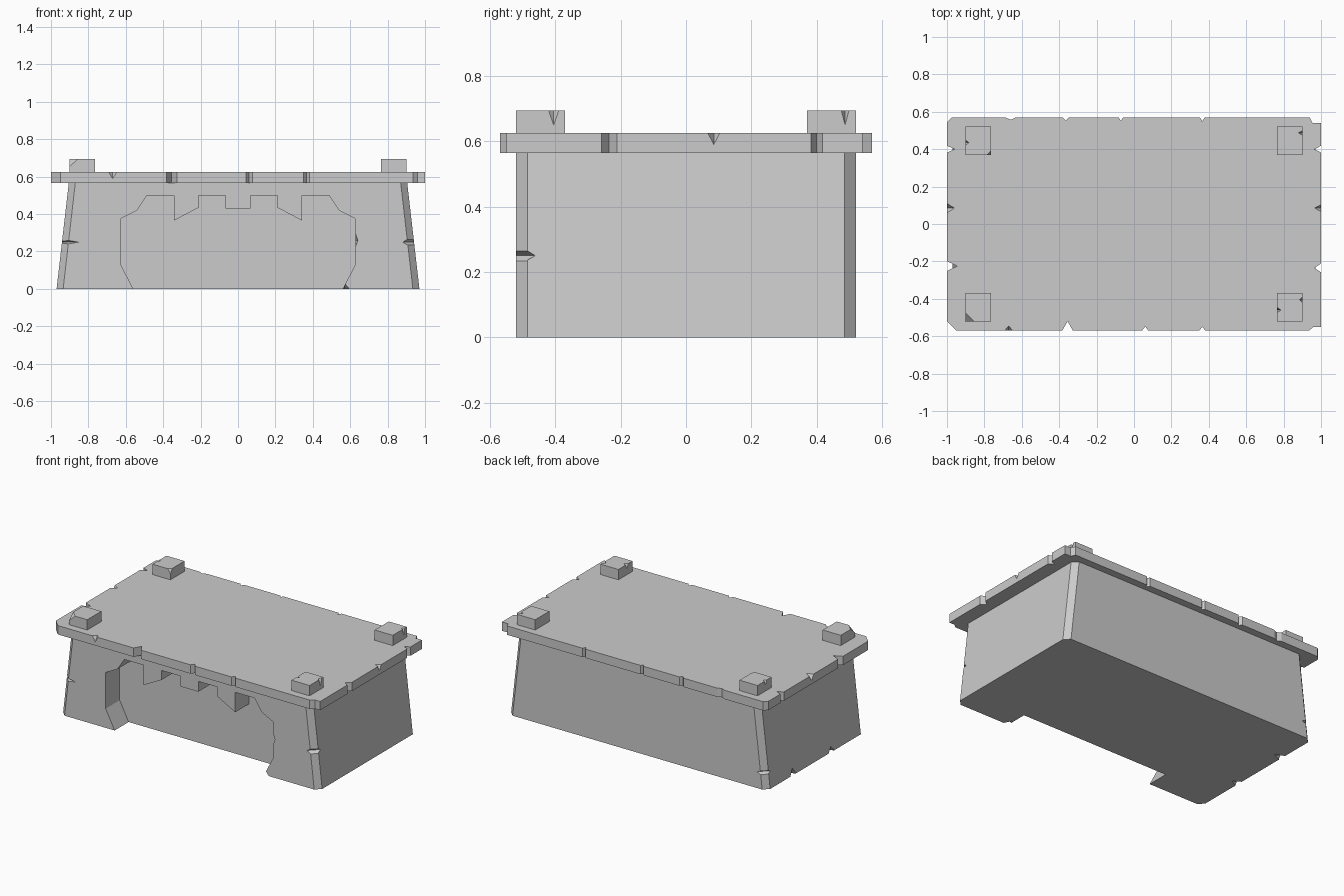
import bpy, bmesh
from mathutils import Vector

if "Cube" in bpy.data.objects:
    bpy.data.objects.remove(bpy.data.objects["Cube"])


def make_object(name, bm):
    bmesh.ops.recalc_face_normals(bm, faces=bm.faces[:])
    mesh = bpy.data.meshes.new(name)
    bm.to_mesh(mesh)
    bm.free()
    obj = bpy.data.objects.new(name, mesh)
    bpy.context.collection.objects.link(obj)
    return obj


def loft(name, lower, upper):
    """Closed solid between two matching point loops."""
    bm = bmesh.new()
    a = [bm.verts.new(p) for p in lower]
    b = [bm.verts.new(p) for p in upper]
    n = len(a)
    bm.faces.new(a[::-1])
    bm.faces.new(b)
    for i in range(n):
        j = (i + 1) % n
        bm.faces.new((a[i], a[j], b[j], b[i]))
    return make_object(name, bm)


def cut(obj, cutter):
    """Subtract cutter from obj, bake the result and drop the cutter."""
    cutter.hide_render = True
    mod = obj.modifiers.new("cut", 'BOOLEAN')
    mod.operation, mod.solver, mod.object = 'DIFFERENCE', 'EXACT', cutter
    dg = bpy.context.evaluated_depsgraph_get()
    dg.update()
    mesh = bpy.data.meshes.new_from_object(obj.evaluated_get(dg))
    obj.modifiers.clear()
    obj.data = mesh
    bpy.data.objects.remove(cutter)


def chip(obj, chips):
    """Knock diamond-shaped chips (centre, radii) out of the edges."""
    bm = bmesh.new()
    for c, r in chips:
        c = Vector(c)
        px, nx, py, ny, pz, nz = [
            bm.verts.new(c + Vector([s * r[k] if k == ax else 0 for k in range(3)]))
            for ax in range(3) for s in (1, -1)]
        ring = [px, py, nx, ny]
        for i in range(4):
            p, q = ring[i], ring[(i + 1) % 4]
            bm.faces.new((p, q, pz))
            bm.faces.new((q, p, nz))
    cut(obj, make_object("chip_cutter", bm))


# Tapered body with chamfered upright corners
def body_loop(hx, z, hy=0.52, c=0.035):
    return [(x, y, z) for x, y in (
        (-hx + c, -hy), (hx - c, -hy), (hx, -hy + c), (hx, hy - c),
        (hx - c, hy), (-hx + c, hy), (-hx, hy - c), (-hx, -hy + c))]


body = loft("chest_body", body_loop(0.97, 0), body_loop(0.905, 0.565))

# Jagged front recess, profile mirrored across x
half = [(0.56, -0.1), (0.56, 0), (0.627, 0.13), (0.627, 0.375), (0.54, 0.42),
        (0.487, 0.5), (0.343, 0.5), (0.343, 0.365), (0.21, 0.435),
        (0.21, 0.5), (0.067, 0.5), (0.067, 0.43)]
profile = half + [(-x, z) for x, z in reversed(half)]
cut(body, loft("recess_cutter", [(x, -0.7, z) for x, z in profile],
               [(x, -0.37, z) for x, z in profile]))
chip(body, [
    ((0.94, -0.52, 0.25), (0.06, 0.06, 0.035)),
    ((-0.94, -0.52, 0.25), (0.09, 0.05, 0.015)),
    ((-0.955, 0.52, 0.11), (0.06, 0.06, 0.025)),
    ((-0.97, 0.24, 0), (0.06, 0.03, 0.05)),
    ((-0.97, -0.17, 0), (0.05, 0.03, 0.04)),
    ((0.627, -0.52, 0.26), (0.014, 0.05, 0.04)),
    ((0.57, -0.52, 0), (0.025, 0.05, 0.03)),
])

# Lid slab: outline walked counter-clockwise with V notches (pos, half width, depth)
HX, HY = 1.0, 0.57
outline = [(-0.95, -HY)]
for p, w, d in ((-0.355, 0.028, 0.05), (0.06, 0.017, 0.022), (0.365, 0.016, 0.02)):
    outline += [(p - w, -HY), (p, -HY + d), (p + w, -HY)]
outline += [(0.935, -HY), (0.96, -0.55), (HX, -0.55)]
for p, w, d in ((-0.235, 0.024, 0.035), (0.4, 0.018, 0.035)):
    outline += [(HX, p - w), (HX - d, p), (HX, p + w)]
outline += [(HX, 0.54), (0.955, 0.54), (0.94, HY)]
for p, w, d in ((0.365, 0.012, 0.022), (-0.07, 0.012, 0.018),
                (-0.365, 0.016, 0.018), (-0.66, 0.028, 0.013)):
    outline += [(p + w, HY), (p, HY - d), (p - w, HY)]
outline += [(-0.975, HY), (-HX, 0.545)]
for p, w, d in ((0.4, 0.018, 0.042), (-0.225, 0.026, 0.055)):
    outline += [(-HX, p + w), (-HX + d, p), (-HX, p - w)]
outline += [(-HX, -0.52)]
lid = loft("lid_slab", [(x, y, 0.565) for x, y in outline],
           [(x, y, 0.625) for x, y in outline])
chip(lid, [
    ((-0.67, -HY, 0.625), (0.022, 0.025, 0.035)),
    ((HX, 0.085, 0.625), (0.035, 0.018, 0.035)),
    ((-HX, 0.085, 0.625), (0.04, 0.025, 0.035)),
])

# Four corner blocks on the lid, each with its own chips
block_chips = {
    (1, -1): [((0.9, -0.405, 0.695), (0.016, 0.016, 0.045)),
              ((0.765, -0.46, 0.695), (0.022, 0.014, 0.03))],
    (1, 1): [((0.9, 0.487, 0.695), (0.022, 0.012, 0.045))],
    (-1, -1): [((-0.9, -0.52, 0.695), (0.045, 0.045, 0.04))],
    (-1, 1): [((-0.9, 0.435, 0.695), (0.018, 0.013, 0.03)),
              ((-0.765, 0.37, 0.695), (0.02, 0.02, 0.03))],
}
for (sx, sy), chips in block_chips.items():
    loop = [(sx * x, sy * y) for x, y in
            ((0.765, 0.37), (0.9, 0.37), (0.9, 0.52), (0.765, 0.52))]
    name = ("front" if sy < 0 else "back") + ("_right" if sx > 0 else "_left")
    block = loft(name + "_block", [(x, y, 0.625) for x, y in loop],
                 [(x, y, 0.695) for x, y in loop])
    chip(block, chips)
